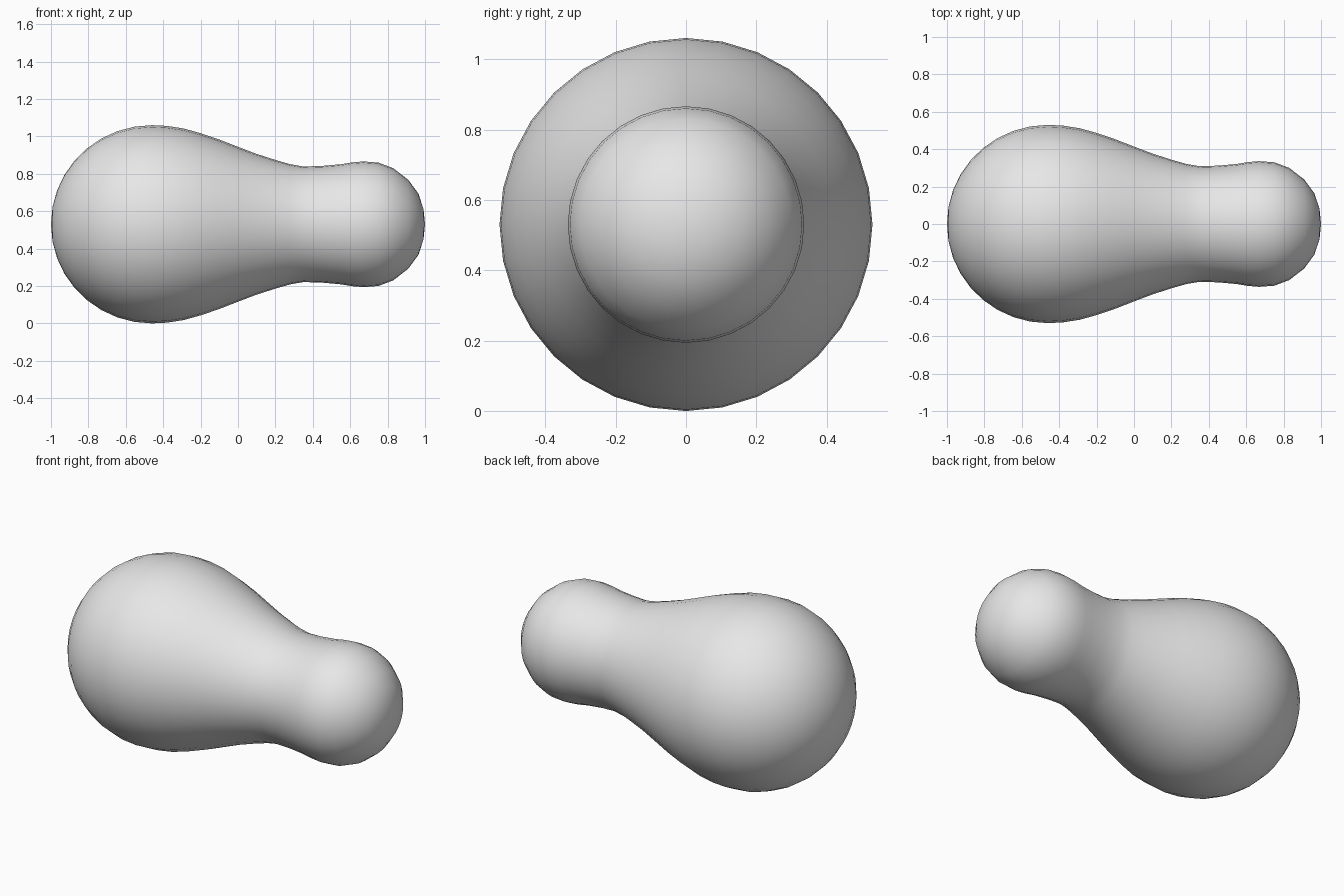
import bpy
import bmesh
import math

cube = bpy.data.objects.get("Cube")
if cube:
    bpy.data.objects.remove(cube, do_unlink=True)

SIDES = 32
CENTRE_Z = 0.53

# Profile along x: rounded large end, tapering waist, small bulb
profile = [(-0.46 - 0.54 * math.cos(a), 0.53 * math.sin(a))
           for a in (math.radians(90 * i / 9) for i in range(10))]
profile += [(-0.38, 0.526), (-0.29, 0.512), (-0.20, 0.487), (-0.10, 0.453),
            (0.0, 0.414), (0.10, 0.376), (0.20, 0.344), (0.28, 0.321),
            (0.35, 0.309), (0.45, 0.312), (0.55, 0.321), (0.61, 0.331),
            (0.67, 0.336), (0.75, 0.330), (0.83, 0.300), (0.91, 0.238),
            (0.965, 0.163), (0.992, 0.08), (1.0, 0.0)]

# Lathe the profile around the x axis
bm = bmesh.new()
verts = [bm.verts.new((x, 0, r)) for x, r in profile]
edges = [bm.edges.new(pair) for pair in zip(verts, verts[1:])]
bmesh.ops.spin(bm, geom=verts + edges, cent=(0, 0, 0), axis=(1, 0, 0),
               angle=2 * math.pi, steps=SIDES, use_duplicate=False)
bmesh.ops.remove_doubles(bm, verts=bm.verts, dist=0.0005)
bmesh.ops.recalc_face_normals(bm, faces=bm.faces)
for face in bm.faces:
    face.smooth = True

mesh = bpy.data.meshes.new("blended_body")
bm.to_mesh(mesh)
bm.free()
body = bpy.data.objects.new("blended_body", mesh)
body.location.z = CENTRE_Z
bpy.context.collection.objects.link(body)

# Plain light grey
grey = bpy.data.materials.new("light_grey")
grey.use_nodes = True
colour = (0.8, 0.8, 0.8, 1.0)
grey.diffuse_color = colour
grey.node_tree.nodes["Principled BSDF"].inputs["Base Color"].default_value = colour
mesh.materials.append(grey)
